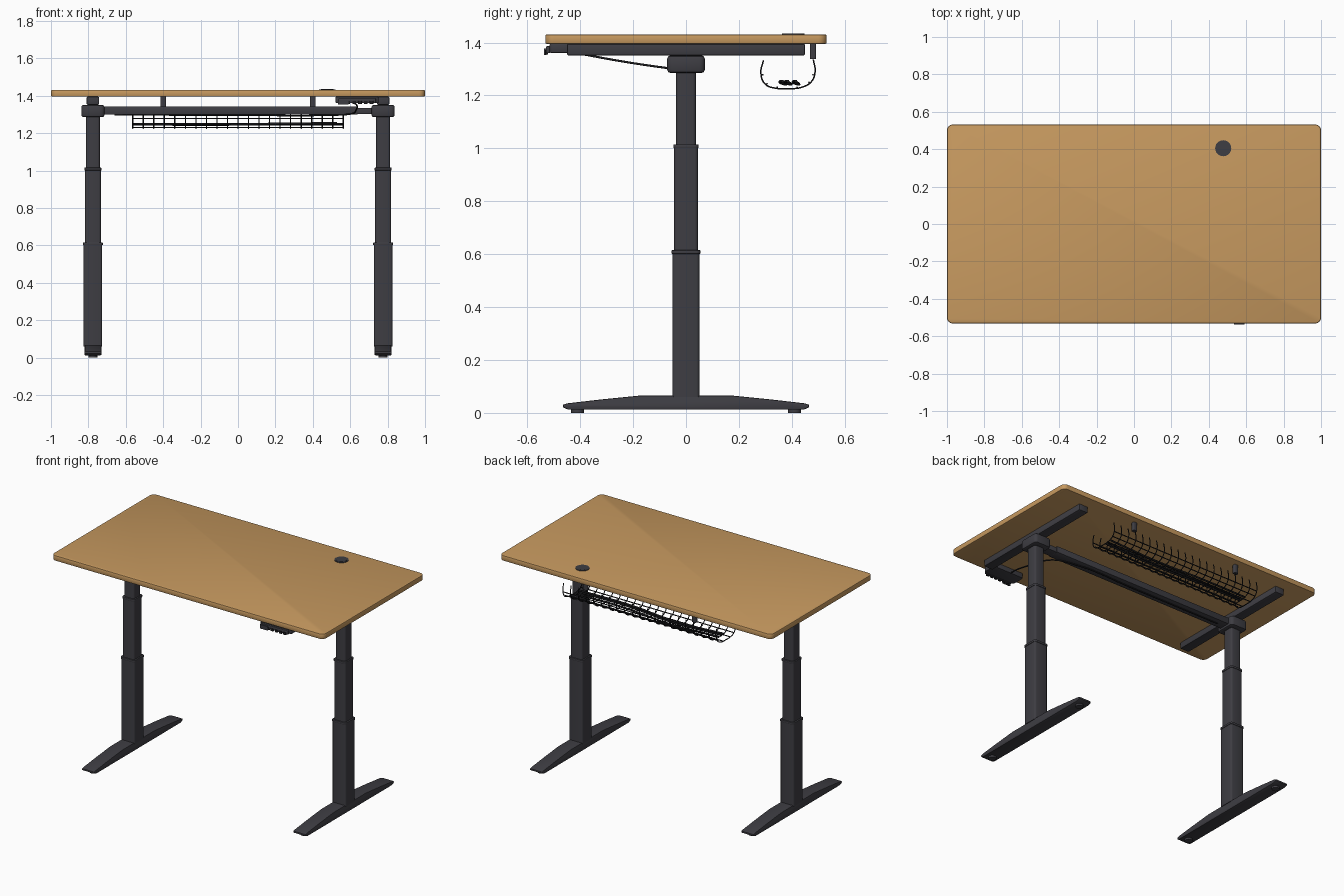
import bpy, bmesh, math
from mathutils import Vector

cube = bpy.data.objects.get("Cube")
if cube:
    bpy.data.objects.remove(cube, do_unlink=True)


def material(name, rgb):
    m = bpy.data.materials.new(name)
    m.use_nodes = True
    m.diffuse_color = (*rgb, 1)
    bsdf = next(n for n in m.node_tree.nodes if n.type == 'BSDF_PRINCIPLED')
    bsdf.inputs["Base Color"].default_value = (*rgb, 1)
    return m


WOOD = material("warm wood", (0.57, 0.32, 0.115))
METAL = material("charcoal metal", (0.048, 0.047, 0.056))
WIRE = material("black wire", (0.012, 0.012, 0.014))


def finish(name, bm, mat):
    bmesh.ops.recalc_face_normals(bm, faces=bm.faces)
    me = bpy.data.meshes.new(name)
    bm.to_mesh(me)
    bm.free()
    ob = bpy.data.objects.new(name, me)
    bpy.context.collection.objects.link(ob)
    me.materials.append(mat)
    bpy.ops.object.select_all(action='DESELECT')
    ob.select_set(True)
    bpy.context.view_layer.objects.active = ob
    bpy.ops.object.shade_smooth_by_angle(angle=math.radians(35))
    return ob


def box(name, centre, size, mat=METAL, upright=0, edge=0, segs=3):
    """Box with rounded upright corners and softened remaining edges."""
    bm = bmesh.new()
    bmesh.ops.create_cube(bm, size=1)
    for v in bm.verts:
        v.co = Vector(centre) + Vector(a * b for a, b in zip(v.co, size))
    if upright:
        vertical = [e for e in bm.edges
                    if abs(e.verts[0].co.z - e.verts[1].co.z) > size[2] / 2]
        bmesh.ops.bevel(bm, geom=vertical, offset=upright, segments=segs,
                        profile=0.5, affect='EDGES')
    if edge:
        sharp = [e for e in bm.edges if e.calc_face_angle(0) > 1]
        bmesh.ops.bevel(bm, geom=sharp, offset=edge, segments=2,
                        profile=0.5, affect='EDGES')
    return finish(name, bm, mat)


def cylinder(name, centre, radius, height, mat=METAL, sides=24):
    bm = bmesh.new()
    bmesh.ops.create_cone(bm, cap_ends=True, segments=sides, radius1=radius,
                          radius2=radius, depth=height)
    bmesh.ops.translate(bm, verts=bm.verts, vec=centre)
    return finish(name, bm, mat)


def wires(name, paths, radius, smooth=True, mat=WIRE):
    """Round wires swept along lists of points, turned into one mesh."""
    cu = bpy.data.curves.new(name, 'CURVE')
    cu.dimensions = '3D'
    cu.bevel_depth = radius
    cu.bevel_resolution = 1
    cu.resolution_u = 4
    cu.use_fill_caps = True
    for pts in paths:
        sp = cu.splines.new('BEZIER')
        sp.bezier_points.add(len(pts) - 1)
        for bp, p in zip(sp.bezier_points, pts):
            bp.co = p
            bp.handle_left_type = bp.handle_right_type = 'AUTO' if smooth else 'VECTOR'
    cu.materials.append(mat)
    ob = bpy.data.objects.new(name, cu)
    bpy.context.collection.objects.link(ob)
    bpy.ops.object.select_all(action='DESELECT')
    ob.select_set(True)
    bpy.context.view_layer.objects.active = ob
    bpy.ops.object.convert(target='MESH')
    return ob


def foot(name, x):
    """Tapered foot: half profile mirrored, extruded across x."""
    half = [(0.17, 0.066), (0.32, 0.051), (0.45, 0.036), (0.464, 0.031),
            (0.464, 0.021), (0.445, 0.012)]
    profile = half + [(-y, z) for y, z in reversed(half)]
    bm = bmesh.new()
    face = bm.faces.new([bm.verts.new((x - 0.046, y, z)) for y, z in profile])
    out = bmesh.ops.extrude_face_region(bm, geom=[face])
    moved = [g for g in out["geom"] if isinstance(g, bmesh.types.BMVert)]
    bmesh.ops.translate(bm, verts=moved, vec=(0.092, 0, 0))
    rims = [e for e in bm.edges if abs(e.verts[0].co.x - e.verts[1].co.x) < 0.01]
    bmesh.ops.bevel(bm, geom=rims, offset=0.005, segments=2, profile=0.5,
                    affect='EDGES')
    return finish(name, bm, METAL)


# Tabletop and cable grommet
box("tabletop", (0, 0, 1.413), (2, 1.064, 0.036), WOOD, 0.032, 0.006, 6)
cylinder("grommet_rim", (0.477, 0.405, 1.4315), 0.043, 0.005)
cylinder("grommet_cap", (0.477, 0.405, 1.433), 0.034, 0.004)

# Leg assemblies
LEG_X = 0.776
for side, s in (("left", 1), ("right", -1)):
    x = s * LEG_X
    foot(side + "_foot", x)
    for end, y in (("front", -0.41), ("back", 0.41)):
        cylinder(f"{side}_{end}_pad", (x, y, 0.007), 0.024, 0.014)
    for part, w, d, low, high in (("lower", 0.1, 0.102, 0.06, 0.605),
                                  ("middle", 0.086, 0.09, 0.6, 1.005),
                                  ("upper", 0.074, 0.075, 1.0, 1.3)):
        box(f"{side}_{part}_column", (x, 0, (low + high) / 2),
            (w, d, high - low), METAL, 0.012)
        if part != "upper":
            box(f"{side}_{part}_collar", (x, 0, high + 0.003),
                (w + 0.006, d + 0.006, 0.014), METAL, 0.014, 0.002)
    box(side + "_hub", (x, 0, 1.318), (0.124, 0.142, 0.066), METAL, 0.02, 0.012)
    box(side + "_side_rail", (x, 0, 1.373), (0.066, 0.9, 0.043), METAL, 0, 0.005)

# Telescoping crossbar
box("crossbar", (-0.04, 0, 1.321), (1.36, 0.076, 0.043), METAL, 0, 0.004)
box("crossbar_inner_tube", (0.62, 0, 1.318), (0.26, 0.064, 0.034), METAL, 0, 0.003)

# Hand controller under the front edge
box("controller_body", (0.637, -0.468, 1.378), (0.23, 0.095, 0.034), METAL, 0.012, 0.004)
box("controller_face", (0.637, -0.521, 1.373), (0.2, 0.016, 0.026), METAL, 0.004, 0.003)
for i in range(6):
    box(f"controller_button_{i + 1}", (0.559 + i * 0.031, -0.527, 1.363),
        (0.02, 0.012, 0.016), WIRE, 0.003)
box("controller_tab", (0.563, -0.532, 1.365), (0.055, 0.008, 0.026), METAL)

# Controller cable running to and along the crossbar
wires("controller_cable", [[(0.62, -0.42, 1.362), (0.635, -0.36, 1.35),
                            (0.63, -0.2, 1.322), (0.6, -0.06, 1.302),
                            (0.5, -0.01, 1.296), (0, 0, 1.296),
                            (-0.66, 0, 1.298)]], 0.0045)

# Wire basket with hangers
LOOP = [(0.293, 1.333), (0.283, 1.285), (0.299, 1.243), (0.335, 1.228),
        (0.385, 1.226), (0.435, 1.23), (0.474, 1.252), (0.488, 1.29), (0.481, 1.336)]
COUNT = 21
HALF = 0.563
wires("basket_loops",
      [[(-HALF + 2 * HALF * i / (COUNT - 1), y, z) for y, z in LOOP]
       for i in range(COUNT)], 0.0032)
wires("basket_long_wires",
      [[(-HALF, y, z), (HALF, y, z)] for y, z in
       ((0.29, 1.278), (0.306, 1.244), (0.345, 1.231), (0.42, 1.231),
        (0.465, 1.25), (0.48, 1.278))], 0.0032, False)
wires("basket_cables",
      [[(-0.53, y, 1.25), (-0.2, y + 0.012, 1.242), (0.15, y - 0.01, 1.25),
        (0.53, y, 1.254)] for y in (0.365, 0.385, 0.415)], 0.006)
for side, x in (("left", 0.4), ("right", -0.4)):
    box(side + "_basket_hanger", (x, 0.48, 1.367), (0.03, 0.024, 0.058), METAL, 0.006)
